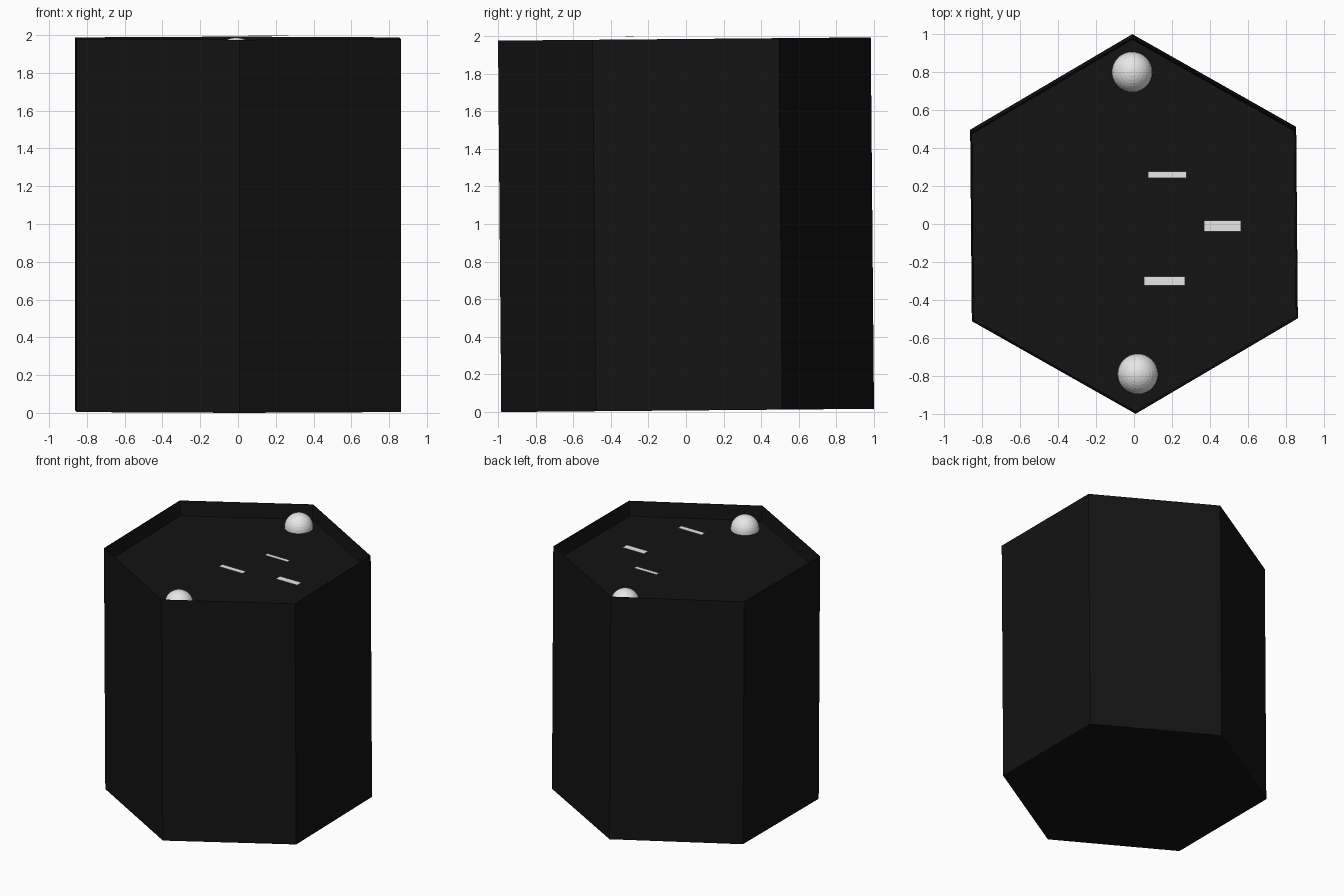
import bpy, bmesh, math
from mathutils import Matrix

if "Cube" in bpy.data.objects:
    bpy.data.objects.remove(bpy.data.objects["Cube"])

R, H, TILT = 0.991, 1.975, math.radians(0.5)
CENTRE_Z = H / 2 + R * math.sin(TILT)
DEPTH = 0.12


def material(name, v):
    m = bpy.data.materials.new(name)
    m.diffuse_color = (v, v, v, 1)
    m.use_nodes = True
    m.node_tree.nodes["Principled BSDF"].inputs["Base Color"].default_value = m.diffuse_color
    return m


black = material("near_black", 0.0065)
grey = material("light_grey", 0.8)


def finish(bm, name, mat):
    mesh = bpy.data.meshes.new(name)
    bm.to_mesh(mesh)
    bm.free()
    mesh.materials.append(mat)
    obj = bpy.data.objects.new(name, mesh)
    bpy.context.collection.objects.link(obj)
    return obj


# Hexagonal body with a thin rim around a sunken top, leaning very slightly
bm = bmesh.new()
rings = []
for r, z in ((R, -H / 2), (R, H / 2), (R - 0.004, H / 2), (R - 0.012, H / 2 - DEPTH)):
    rings.append([bm.verts.new((r * math.cos(math.radians(90 + 60 * i)),
                                r * math.sin(math.radians(90 + 60 * i)), z))
                  for i in range(6)])
for a, b in zip(rings, rings[1:]):
    for i in range(6):
        j = (i + 1) % 6
        bm.faces.new((a[i], a[j], b[j], b[i]))
bm.faces.new(rings[0][::-1])
bm.faces.new(rings[-1])
bmesh.ops.transform(bm, verts=bm.verts, matrix=Matrix.Translation((0, 0, CENTRE_Z))
                    @ Matrix.Rotation(TILT, 4, 'X') @ Matrix.Rotation(TILT, 4, 'Z'))
finish(bm, "hexagonal_body", black)


def floor_z(y):
    return CENTRE_Z + H / 2 - DEPTH + y * math.tan(TILT)


# Two balls half sunk into the floor
for name, x, y in (("back_ball", -0.01, 0.80), ("front_ball", 0.02, -0.79)):
    bm = bmesh.new()
    bmesh.ops.create_uvsphere(bm, u_segments=32, v_segments=16, radius=0.107)
    bmesh.ops.translate(bm, verts=bm.verts, vec=(x, y, floor_z(y) + 0.01))
    finish(bm, name, grey)

# Three thin bars: two just above the floor, one floating at rim height
for name, x, y, w, d, z in (("back_bar", 0.175, 0.26, 0.205, 0.035, floor_z(0.26) + 0.015),
                            ("side_bar", 0.465, -0.01, 0.195, 0.057, floor_z(0) + 0.01),
                            ("front_bar", 0.16, -0.30, 0.215, 0.045, 1.999)):
    bm = bmesh.new()
    bmesh.ops.create_cube(bm, size=1)
    bmesh.ops.transform(bm, verts=bm.verts, matrix=Matrix.Translation((x, y, z))
                        @ Matrix.Diagonal((w, d, 0.002, 1)))
    finish(bm, name, grey)
